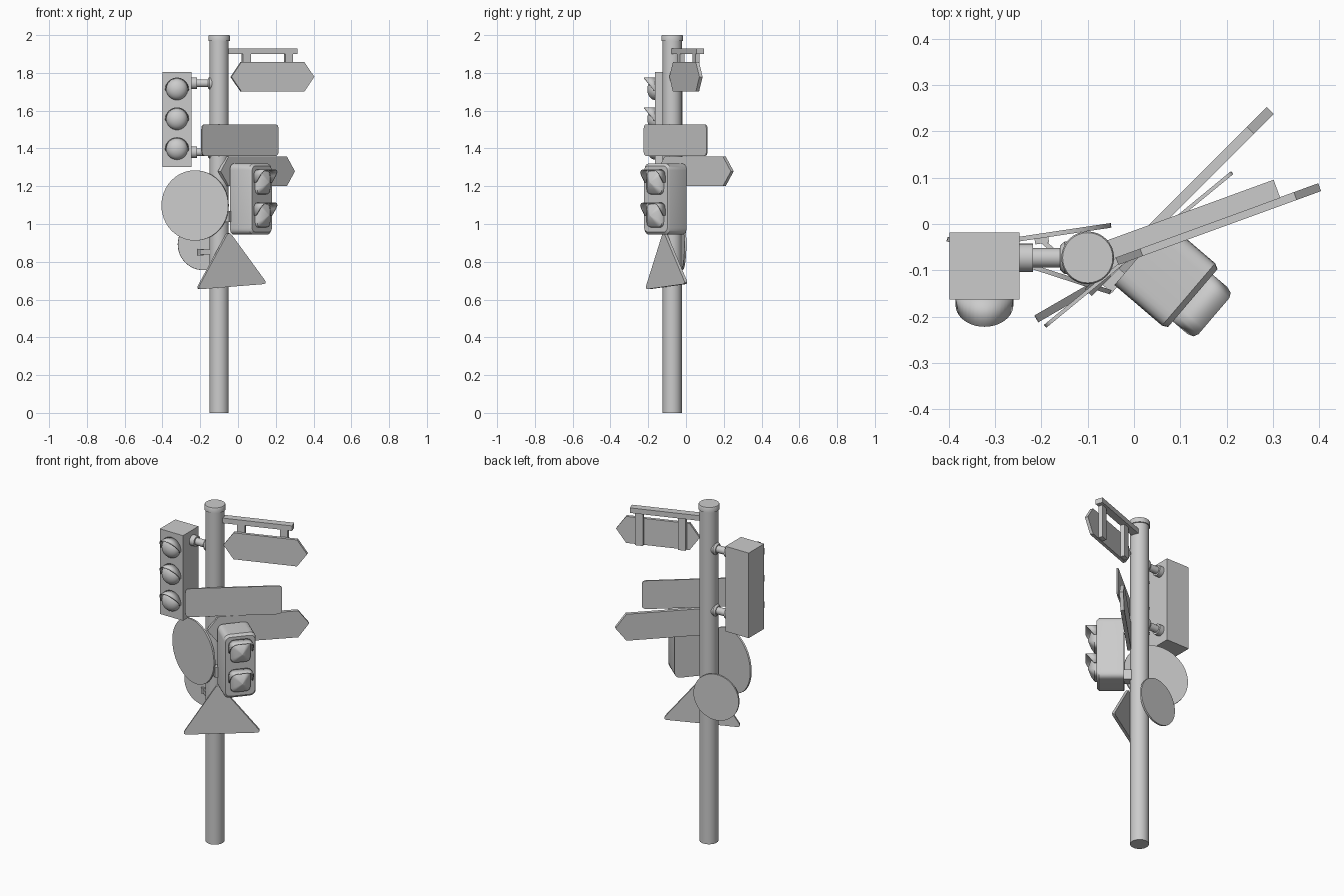
import bpy, bmesh
from math import sin, cos, pi, radians
from mathutils import Matrix, Vector

if "Cube" in bpy.data.objects:
    bpy.data.objects.remove(bpy.data.objects["Cube"])

PX, PY = -0.10, -0.073  # pole axis


def finish(name, bm, smooth=35):
    bmesh.ops.recalc_face_normals(bm, faces=bm.faces)
    me = bpy.data.meshes.new(name)
    bm.to_mesh(me)
    bm.free()
    ob = bpy.data.objects.new(name, me)
    bpy.context.collection.objects.link(ob)
    bpy.ops.object.select_all(action='DESELECT')
    ob.select_set(True)
    bpy.context.view_layer.objects.active = ob
    bpy.ops.object.shade_smooth_by_angle(angle=radians(smooth))
    return ob


def frame(x, y, z, yaw=0, roll=0):
    # local x runs along a sign, local -y is its facing side
    return (Matrix.Translation((x, y, z)) @ Matrix.Rotation(radians(yaw), 4, 'Z')
            @ Matrix.Rotation(radians(roll), 4, 'Y'))


def loft(name, outline, rings, m):
    # outline in local xz, rings are (local y, scale)
    bm = bmesh.new()
    loops = [[bm.verts.new(m @ Vector((u * s, y, v * s))) for u, v in outline] for y, s in rings]
    n = len(outline)
    for a, b in zip(loops, loops[1:]):
        for i in range(n):
            bm.faces.new((a[i], a[(i + 1) % n], b[(i + 1) % n], b[i]))
    bm.faces.new(loops[0])
    bm.faces.new(loops[-1])
    return finish(name, bm)


def circle(r, n=32):
    return [(r * cos(2 * pi * i / n), r * sin(2 * pi * i / n)) for i in range(n)]


def rect(w, h):
    return [(w / 2, -h / 2), (w / 2, h / 2), (-w / 2, h / 2), (-w / 2, -h / 2)]


def rounded(pts, d, n=5):
    # replace every corner by a small curve starting d before it
    out = []
    for i, p in enumerate(pts):
        p = Vector(p)
        a = p + (Vector(pts[i - 1]) - p).normalized() * d
        b = p + (Vector(pts[(i + 1) % len(pts)]) - p).normalized() * d
        for k in range(n + 1):
            t = k / n
            q = a * (1 - t) ** 2 + p * 2 * t * (1 - t) + b * t * t
            out.append((q.x, q.y))
    return out


def arrow(length, h, tip):
    a = length / 2
    return [(a, 0), (a - tip, h / 2), (tip - a, h / 2), (-a, 0), (tip - a, -h / 2), (a - tip, -h / 2)]


def visor(name, path, depths, m):
    bm = bmesh.new()
    back = [bm.verts.new(m @ Vector((u, 0.005, v))) for u, v in path]
    front = [bm.verts.new(m @ Vector((u, -d, v))) for (u, v), d in zip(path, depths)]
    for i in range(len(path) - 1):
        bm.faces.new((back[i], back[i + 1], front[i + 1], front[i]))
    ob = finish(name, bm)
    mod = ob.modifiers.new('thickness', 'SOLIDIFY')
    mod.thickness = 0.005
    mod.offset = 0


# pole and cap
up = Matrix.Translation((PX, PY, 0)) @ Matrix.Rotation(pi / 2, 4, 'X')
loft('pole', circle(0.051), [(0, 1), (1.98, 1)], up)
loft('pole_cap', circle(0.057), [(1.97, 1), (1.995, 1), (2.0, 0.95)], up)

# three-lamp signal
loft('signal_box', rect(0.152, 0.505), [(-0.018, 1), (-0.163, 1)], frame(-0.323, 0, 1.553))
dome = [(-0.042 * sin(t * pi / 16), max(cos(t * pi / 16), 0.02)) for t in range(9)]
for i, z in enumerate((1.713, 1.555, 1.397)):
    m = frame(-0.323, -0.163, z)
    loft(f'signal_lens_{i}', circle(0.057), dome, m)
    angs = [pi * k / 20 for k in range(-1, 22)]
    visor(f'signal_visor_{i}', [(0.06 * cos(a), 0.06 * sin(a)) for a in angs],
          [0.012 + 0.047 * max(sin(a), 0) for a in angs], m)

# signal brackets
for i, z in enumerate((1.745, 1.38)):
    m = Matrix.Translation((0, PY, z)) @ Matrix.Rotation(-pi / 2, 4, 'Z')
    loft(f'bracket_flange_{i}', circle(0.031, 20), [(-0.25, 1), (-0.218, 1)], m)
    loft(f'bracket_tube_{i}', circle(0.021, 20), [(-0.22, 1), (-0.10, 1)], m)
    loft(f'bracket_collar_{i}', circle(0.035, 20), [(-0.16, 0.75), (-0.15, 1), (-0.13, 1)], m)

# hanging arrow sign on its arm
c, s = cos(radians(20)), sin(radians(20))


def arm(x, z):
    return frame(PX + x * c, PY + x * s, z, 20)


loft('sign_arm', rect(0.435, 0.03), [(-0.021, 1), (0.021, 1)], arm(0.2175, 1.915))
loft('hanging_arrow_sign', arrow(0.466, 0.157, 0.056), [(-0.037, 1), (-0.019, 1)], arm(0.29, 1.779))
for i, x in enumerate((0.15, 0.388)):
    loft(f'sign_hanger_{i}', rect(0.043, 0.2), [(-0.019, 1), (0.006, 1)], arm(x, 1.805))

# plain sign and lower arrow sign
loft('rectangular_sign', rounded(rect(0.523, 0.168), 0.025), [(-0.004, 1), (0.004, 1)],
     frame(0.010, -0.055, 1.444, 39.4))
loft('lower_arrow_sign', arrow(0.556, 0.157, 0.06), [(-0.0105, 1), (0.0105, 1)],
     frame(0.0975, 0.0485, 1.279, 45))

# round signs
loft('large_round_sign', circle(0.186, 48), [(-0.005, 1), (0.005, 1)], frame(-0.227, -0.09, 1.098, -18))
loft('small_round_sign', circle(0.136, 48), [(-0.005, 1), (0.005, 1)], frame(-0.184, -0.023, 0.892, 8.5))
loft('small_sign_plate', rect(0.03, 0.035), [(-0.012, 1), (0, 1)], frame(-0.20, -0.03, 0.85, 8.5))
loft('small_sign_strut', rect(0.09, 0.025), [(-0.005, 1), (0.005, 1)], frame(-0.165, -0.065, 0.852, -40))

# triangular sign
loft('triangular_sign', rounded([(-0.215, -0.15), (0.215, -0.15), (0.0, 0.145)], 0.028),
     [(-0.0085, 1), (0.0085, 1)], frame(-0.043, -0.108, 0.818, 30, -4))

# two-lamp pedestrian signal
CX, CY, YAW = 0.127, -0.16, 49.5
loft('crossing_signal_box', rounded(rect(0.177, 0.376), 0.035),
     [(0.147, 1), (0.012, 1), (0, 0.93)], frame(CX, CY, 1.132, YAW))
loft('crossing_signal_bracket', rect(0.05, 0.06), [(0.14, 1), (0.24, 1)],
     frame(CX - 0.08 * 0.65, CY - 0.08 * 0.76, 1.04, YAW))
for i, z in enumerate((1.22, 1.045)):
    m = frame(CX, CY, z, YAW)
    loft(f'crossing_lens_{i}', rounded(rect(0.112, 0.128), 0.03),
         [(0.002, 1), (-0.012, 0.95), (-0.03, 0.62), (-0.048, 0.03)], m)
    hood = [(0.064, 0.0), (0.064, 0.035), (0.06, 0.053), (0.05, 0.063), (0.035, 0.067)]
    hood += [(-u, v) for u, v in reversed(hood)]
    visor(f'crossing_visor_{i}', hood, [0.012 + 0.75 * min(v, 0.06) + 0.003 for u, v in hood], m)
